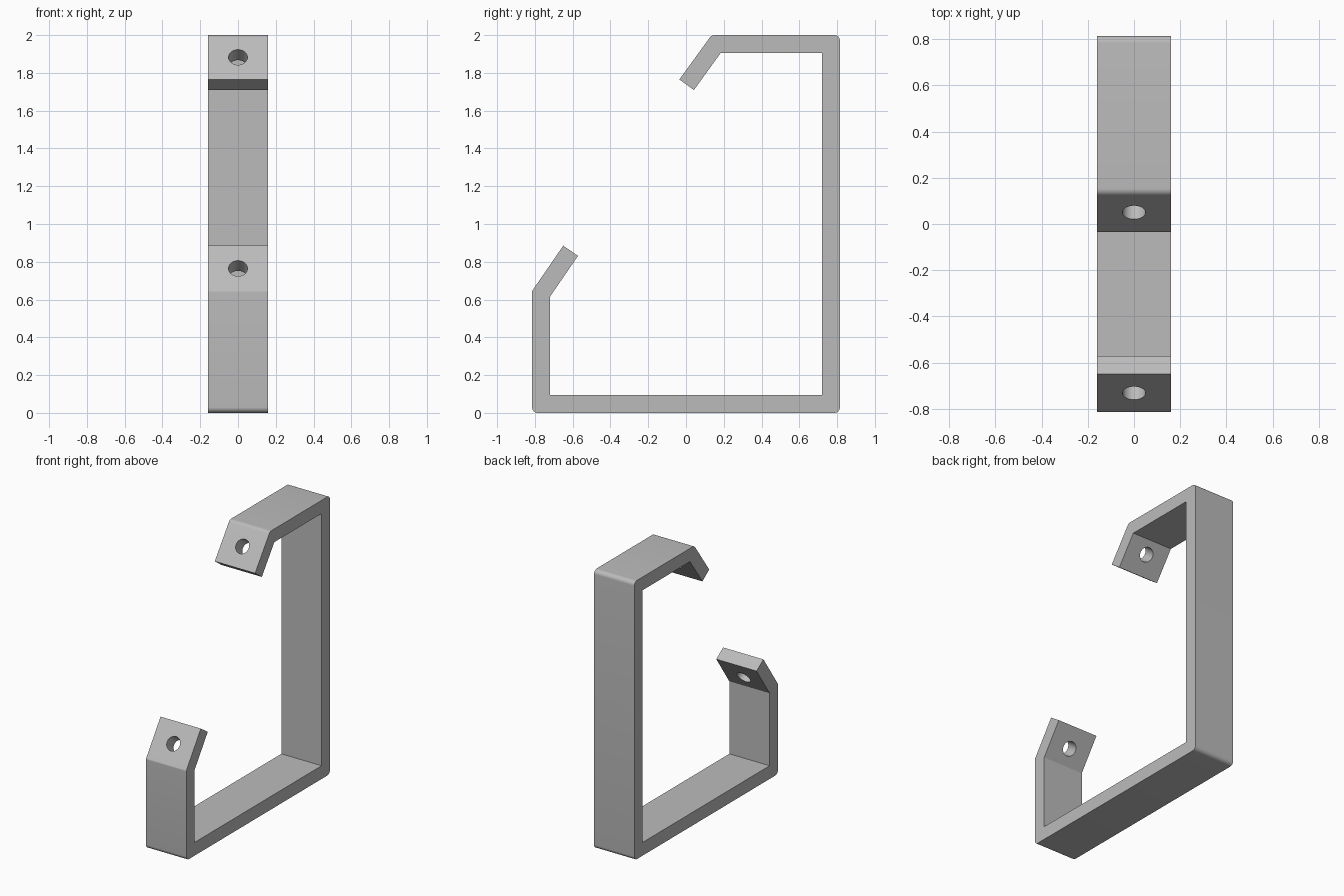
import bpy
import bmesh
import math
from mathutils import Vector, Matrix

cube = bpy.data.objects.get("Cube")
if cube:
    bpy.data.objects.remove(cube, do_unlink=True)

WIDTH = 0.32
THICK = 0.095

grey = bpy.data.materials.new("plain_grey")
grey.use_nodes = True
colour = (0.5, 0.5, 0.5, 1)
grey.diffuse_color = colour
grey.node_tree.nodes["Principled BSDF"].inputs["Base Color"].default_value = colour

# Outer line of the bent strip, as (y, z), with the rounding radius at each bend
path = [((-0.035, 1.765), 0), ((0.135, 2.0), 0.035), ((0.815, 2.0), 0.03),
        ((0.815, 0), 0.03), ((-0.815, 0), 0.03), ((-0.815, 0.645), 0.015),
        ((-0.65, 0.885), 0)]
points = [Vector(p) for p, r in path]


def right_normal(a, b):
    d = (b - a).normalized()
    return Vector((d.y, -d.x))


def inset(i):
    """Point on the inner side of the strip, mitred at bends."""
    near = [right_normal(points[j], points[j + 1])
            for j in (i - 1, i) if 0 <= j < len(points) - 1]
    mitre = sum(near, Vector((0, 0))).normalized()
    return points[i] + mitre * THICK / mitre.dot(near[0])


def rounded(i):
    """Outer point, replaced by a tangent arc where it has a radius."""
    p, r = points[i], path[i][1]
    if not r:
        return [p]
    a = (points[i - 1] - p).normalized()
    b = (points[i + 1] - p).normalized()
    half = a.angle(b) / 2
    centre = p + (a + b).normalized() * r / math.sin(half)
    start = p + a * r / math.tan(half) - centre
    end = p + b * r / math.tan(half) - centre
    steps = 8
    turn = start.angle(end)
    return [centre + (start * math.sin(turn * (1 - k / steps))
                      + end * math.sin(turn * k / steps)) / math.sin(turn)
            for k in range(steps + 1)]


# Strip body: closed outline pushed across the width
outline = [q for i in range(len(points)) for q in rounded(i)]
outline += [inset(i) for i in reversed(range(len(points)))]
bm = bmesh.new()
face = bm.faces.new([bm.verts.new((-WIDTH / 2, y, z)) for y, z in outline])
pushed = bmesh.ops.extrude_face_region(bm, geom=[face])["geom"]
bmesh.ops.translate(bm, vec=(WIDTH, 0, 0),
                    verts=[v for v in pushed if isinstance(v, bmesh.types.BMVert)])
bmesh.ops.recalc_face_normals(bm, faces=bm.faces)
mesh = bpy.data.meshes.new("bent_bracket")
bm.to_mesh(mesh)
bm.free()
mesh.materials.append(grey)
bracket = bpy.data.objects.new("bent_bracket", mesh)
bpy.context.collection.objects.link(bracket)

# Screw holes, square to the two angled flaps
bm = bmesh.new()
for a, b in ((points[0], points[1]), (points[-2], points[-1])):
    mid = (a + b) / 2
    n = right_normal(a, b)
    axis = Vector((0, n.x, n.y))
    place = Matrix.Translation((0, mid.x, mid.y)) @ axis.to_track_quat('Z', 'X').to_matrix().to_4x4()
    bmesh.ops.create_cone(bm, cap_ends=True, segments=48, radius1=0.05,
                          radius2=0.05, depth=0.4, matrix=place)
mesh = bpy.data.meshes.new("hole_cutter")
bm.to_mesh(mesh)
bm.free()
mesh.materials.append(grey)
cutter = bpy.data.objects.new("hole_cutter", mesh)
bpy.context.collection.objects.link(cutter)

cut = bracket.modifiers.new("screw_holes", 'BOOLEAN')
cut.operation = 'DIFFERENCE'
cut.solver = 'EXACT'
cut.object = cutter
bpy.context.view_layer.objects.active = bracket
bracket.select_set(True)
bpy.ops.object.modifier_apply(modifier=cut.name)
bpy.data.objects.remove(cutter, do_unlink=True)
bpy.ops.object.shade_smooth_by_angle(angle=math.radians(30))
